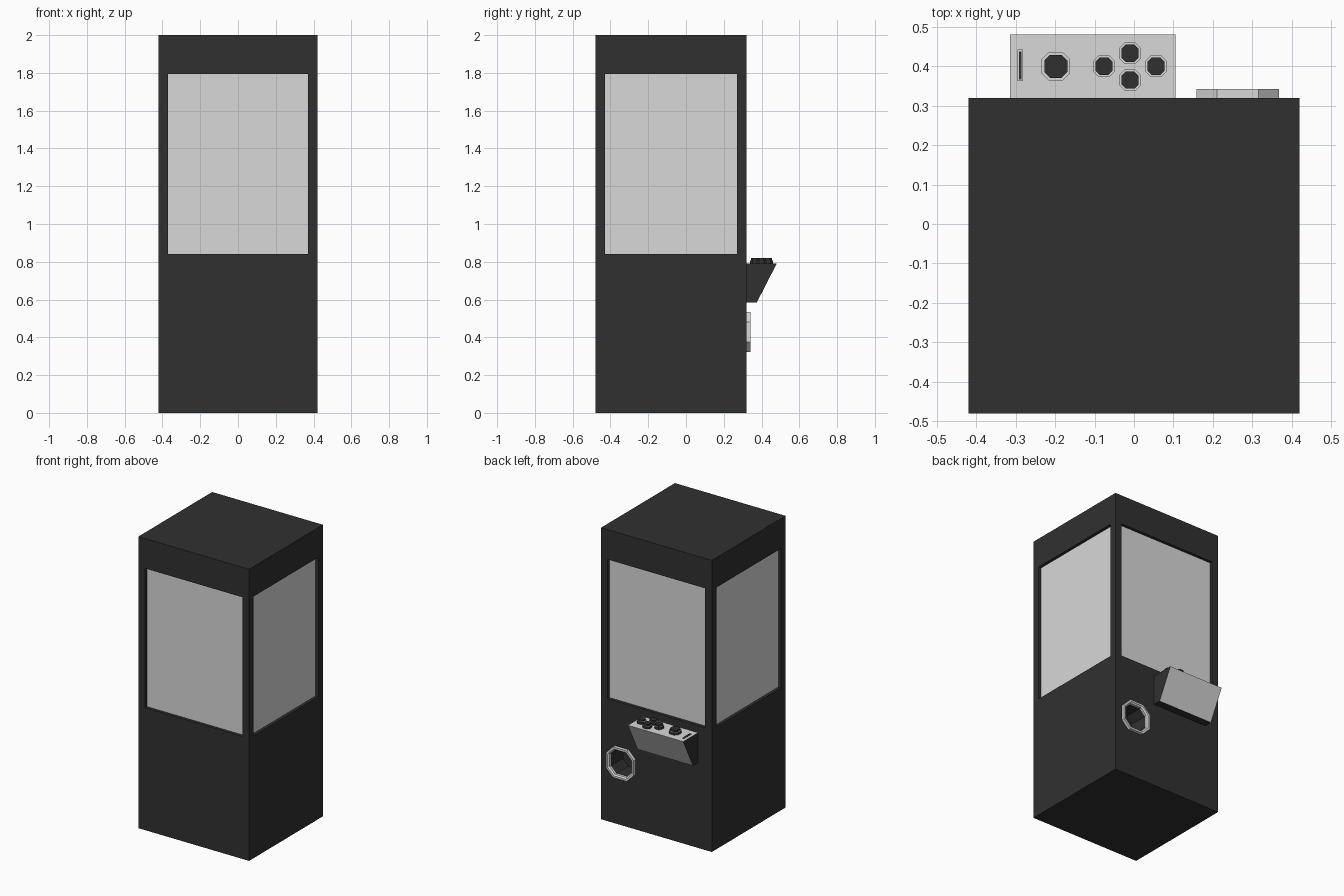
import bpy, bmesh
from mathutils import Vector

if "Cube" in bpy.data.objects:
    bpy.data.objects.remove(bpy.data.objects["Cube"])


def material(name, value):
    m = bpy.data.materials.new(name)
    m.diffuse_color = (value, value, value, 1)
    m.use_nodes = True
    m.node_tree.nodes["Principled BSDF"].inputs["Base Color"].default_value = m.diffuse_color
    return m


DARK = material("charcoal", 0.030)
LIGHT = material("light_grey", 0.69)


def finish(name, bm, rule=None):
    """Make an object; rule(face) is True where the face is light."""
    bmesh.ops.recalc_face_normals(bm, faces=bm.faces)
    bm.normal_update()
    for f in bm.faces:
        f.material_index = int(bool(rule and rule(f)))
    mesh = bpy.data.meshes.new(name)
    bm.to_mesh(mesh)
    bm.free()
    mesh.materials.append(DARK)
    mesh.materials.append(LIGHT)
    obj = bpy.data.objects.new(name, mesh)
    bpy.context.collection.objects.link(obj)
    return obj


def box(name, lo, hi, rule=None):
    bm = bmesh.new()
    bmesh.ops.create_cube(bm, size=1)
    for v in bm.verts:
        v.co = [l + (c + 0.5) * (h - l) for c, l, h in zip(v.co, lo, hi)]
    return finish(name, bm, rule)


def octagon(half):
    """Square with its corners cut at a quarter of the width."""
    q = half / 2
    return [(half, -q), (half, q), (q, half), (-q, half),
            (-half, q), (-half, -q), (-q, -half), (q, -half)]


def lathe_octagon(name, centre, steps, upright, closed=False, rule=None):
    """Stack octagons of (half width, height); upright points along z, else y."""
    bm = bmesh.new()
    loops = []
    for half, h in steps:
        pts = [(a, b, h) if upright else (a, h, b) for a, b in octagon(half)]
        loops.append([bm.verts.new(Vector(p) + Vector(centre)) for p in pts])
    pairs = list(zip(loops, loops[1:]))
    if closed:
        pairs.append((loops[-1], loops[0]))
    else:
        bm.faces.new(loops[0])
        bm.faces.new(loops[-1])
    for a, b in pairs:
        for i in range(8):
            j = (i + 1) % 8
            bm.faces.new((a[i], a[j], b[j], b[i]))
    return finish(name, bm, rule)


# Cabinet with recessed windows on four sides and a prize chute in the back
X, Y0, Y1 = 0.42, -0.48, 0.32
WX, WY0, WY1, WZ0, WZ1, D = 0.37, -0.43, 0.27, 0.84, 1.795, 0.02
CHUTE = (0.263, Y1, 0.428)
cabinet = box("cabinet", (-X, Y0, 0), (X, Y1, 2))
cutters = [
    box("cut_front", (-WX, Y0 - 0.1, WZ0), (WX, Y0 + D, WZ1)),
    box("cut_back", (-WX, Y1 - D, WZ0), (WX, Y1 + 0.1, WZ1)),
    box("cut_left", (-X - 0.1, WY0, WZ0), (-X + D, WY1, WZ1)),
    box("cut_right", (X - D, WY0, WZ0), (X + 0.1, WY1, WZ1)),
    lathe_octagon("cut_chute", CHUTE, [(0.083, -0.13), (0.083, 0.1)], False),
]
bpy.context.view_layer.objects.active = cabinet
for c in cutters:
    mod = cabinet.modifiers.new("cut", 'BOOLEAN')
    mod.operation = 'DIFFERENCE'
    mod.solver = 'EXACT'
    mod.object = c
    bpy.ops.object.modifier_apply(modifier=mod.name)
    bpy.data.objects.remove(c)

# Window panes: the recess floors lie wholly inside the outer walls
verts = cabinet.data.vertices
for p in cabinet.data.polygons:
    cos = [verts[i].co for i in p.vertices]
    inside = all(abs(c.x) < X - 0.01 and Y0 + 0.01 < c.y < Y1 - 0.01
                 and c.z > 0.8 for c in cos)
    p.material_index = int(inside and p.area > 0.1)

# Chute rim with a slightly bevelled inner edge
lathe_octagon("chute_rim", CHUTE,
              [(0.105, 0), (0.105, 0.022), (0.092, 0.022), (0.083, 0.014), (0.083, 0)],
              False, closed=True, rule=lambda f: True)

# Control panel: wedge with dark ends, light top and light sloped face
PX0, PX1, TOP = -0.315, 0.105, 0.79
bm = bmesh.new()
profile = [(Y1, 0.585), (0.375, 0.585), (0.48, TOP), (Y1, TOP)]
ends = [[bm.verts.new((x, y, z)) for y, z in profile] for x in (PX0, PX1)]
for e in ends:
    bm.faces.new(e)
for i in range(4):
    j = (i + 1) % 4
    bm.faces.new((ends[0][i], ends[0][j], ends[1][j], ends[1][i]))
finish("control_panel", bm, lambda f: f.normal.z > 0.9 or f.normal.y > 0.5)

# Buttons: dark sides, light collar on top, dark cap
buttons = [(-0.198, 0.40, 0.036), (-0.01, 0.433, 0.027), (-0.01, 0.365, 0.027),
           (-0.076, 0.40, 0.027), (0.056, 0.40, 0.027)]
for n, (x, y, r) in enumerate(buttons):
    cap = r * 0.81
    lathe_octagon(f"button_{n + 1}", (x, y, TOP),
                  [(r, 0), (r, 0.018), (cap, 0.018), (cap, 0.03)], True,
                  rule=lambda f: f.normal.z > 0.9 and f.calc_center_median().z < TOP + 0.025)

# Coin slot: thin raised frame with a dark slit
box("slot_frame", (-0.295, 0.362, TOP), (-0.282, 0.442, TOP + 0.004),
    lambda f: f.normal.z > 0.9)
box("slot_slit", (-0.292, 0.366, TOP + 0.003), (-0.285, 0.438, TOP + 0.006))
